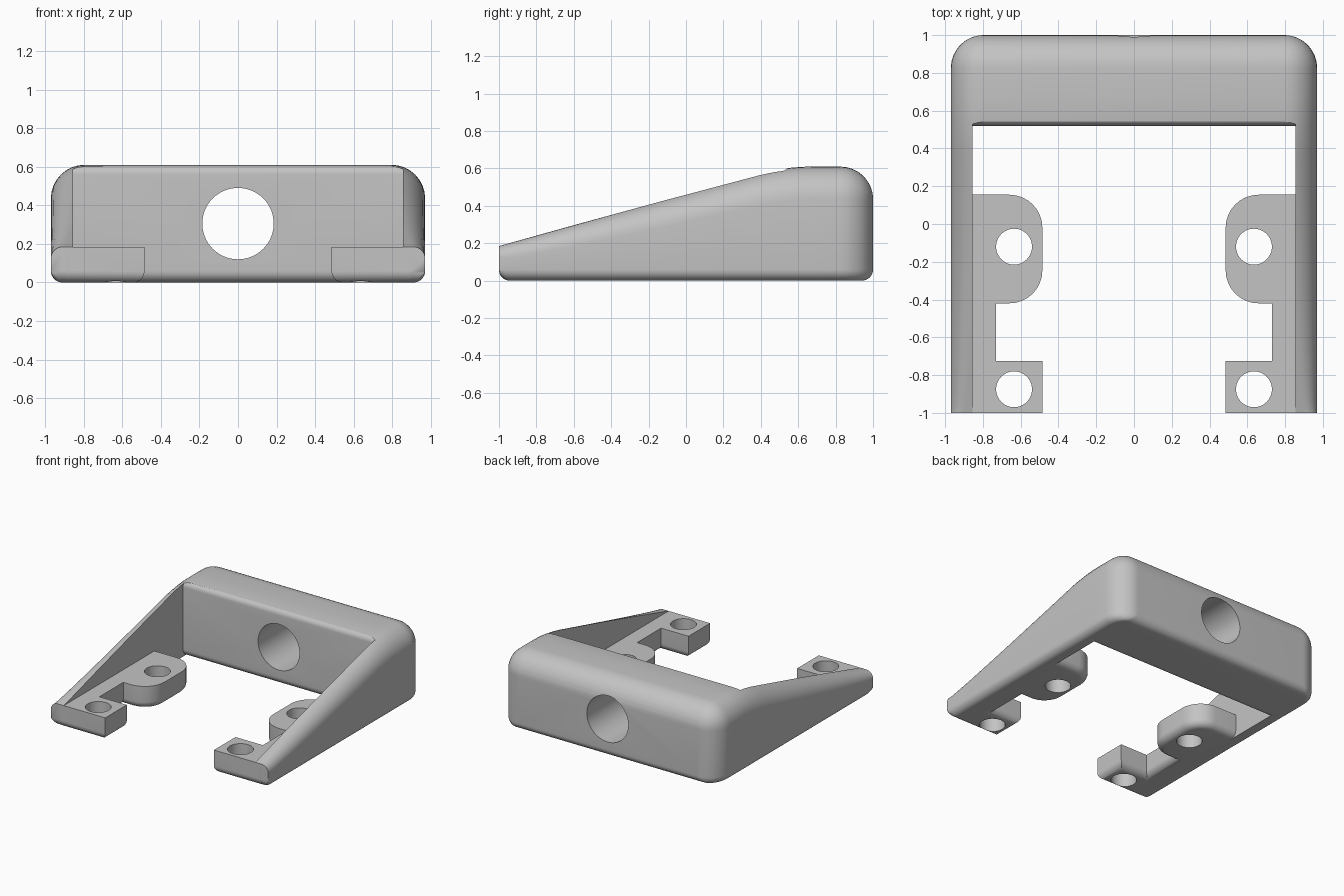
import bpy, bmesh, math

if "Cube" in bpy.data.objects:
    bpy.data.objects.remove(bpy.data.objects["Cube"])

W, RT, RB, N = 0.97, 0.175, 0.06, 8      # half width, top radius, bottom radius, arc steps
INNER, WALL_Y, FOOT_Z = 0.855, 0.52, 0.185

grey = bpy.data.materials.new("plain grey")
grey.diffuse_color = (0.55, 0.55, 0.55, 1)
grey.use_nodes = True
grey.node_tree.nodes["Principled BSDF"].inputs["Base Color"].default_value = grey.diffuse_color


def make(name, bm, helper=False):
    bmesh.ops.remove_doubles(bm, verts=bm.verts, dist=1e-5)
    bmesh.ops.recalc_face_normals(bm, faces=bm.faces)
    me = bpy.data.meshes.new(name)
    bm.to_mesh(me)
    bm.free()
    ob = bpy.data.objects.new(name, me)
    bpy.context.collection.objects.link(ob)
    me.materials.append(grey)
    ob.hide_render = helper
    return ob


def prism(points, offset):
    """Extrude a closed outline along an offset vector."""
    bm = bmesh.new()
    f = bm.faces.new([bm.verts.new(p) for p in points])
    r = bmesh.ops.extrude_face_region(bm, geom=[f])
    bmesh.ops.translate(bm, vec=offset,
                        verts=[v for v in r["geom"] if isinstance(v, bmesh.types.BMVert)])
    bmesh.ops.recalc_face_normals(bm, faces=bm.faces)
    return bm


def arc(cx, cy, r, a0, a1, n=N):
    return [(cx + r * math.cos(math.radians(a0 + (a1 - a0) * i / n)),
             cy + r * math.sin(math.radians(a0 + (a1 - a0) * i / n))) for i in range(n + 1)]


def boolean(ob, tool, op):
    m = ob.modifiers.new(op.lower(), 'BOOLEAN')
    m.operation, m.object, m.solver = op, tool, 'EXACT'
    bpy.context.view_layer.objects.active = ob
    bpy.ops.object.modifier_apply(modifier=m.name)
    bpy.data.objects.remove(tool, do_unlink=True)


def height(y):
    """Sloping arm that eases into the flat top."""
    y0, y1, slope = 0.36, 0.68, 0.279
    if y >= y1:
        return 0.61
    line = FOOT_Z + slope * (y + 1)
    if y <= y0:
        return line
    t = (y - y0) / (y1 - y0)
    h0 = FOOT_Z + slope * (y0 + 1)
    return (1 - t) ** 2 * h0 + (1 - (1 - t) ** 2) * 0.61


def inset(d, r):
    """Inward step of a round of radius r, at depth d into the round."""
    return r - math.sqrt(max(r * r - d * d, 0)) if d > 0 else 0


def section(y):
    back = inset(y - (1 - RT), RT)
    low = max(inset(y - (1 - RB), RB), inset(-1 + RB - y, RB))
    t = min((y + 1) / 1.5, 1)
    rt = 0.06 + (RT - 0.06) * t ** 0.6 - back
    rb = RB - low
    w, h = W - back, height(y) - back
    half = arc(w - rb, low + rb, rb, -90, 0) + arc(w - rt, h - rt, rt, 0, 90)
    return [(x, y, z) for x, z in half] + [(-x, y, z) for x, z in reversed(half)]


# housing: rounded body lofted from front to back
steps = [i * math.pi / 2 / N for i in range(N + 1)]
ys = [-1 + RB * (1 - math.cos(a)) for a in reversed(steps)]
ys = sorted(set([round(y, 5) for y in
                 [-1 + RB * (1 - math.sin(a)) for a in steps]
                 + [-0.9 + 0.126 * i for i in range(11)]
                 + [0.40 + 0.04 * i for i in range(8)]
                 + [1 - RT + RT * math.sin(a) for a in steps]
                 + [1 - RB + RB * math.sin(a) for a in steps[:-1]]]))
bm = bmesh.new()
rings = [[bm.verts.new(p) for p in section(y)] for y in ys]
for a, b in zip(rings, rings[1:]):
    for i in range(len(a)):
        j = (i + 1) % len(a)
        bm.faces.new((a[i], a[j], b[j], b[i]))
bm.faces.new(rings[0])
bm.faces.new(rings[-1])
bmesh.ops.dissolve_degenerate(bm, dist=1e-5, edges=bm.edges)
body = make("housing", bm)

# opening between the arms, with rounded crossbar edges
prof = [(-1.2, -0.2), (WALL_Y + RB, -0.2)]
prof += arc(WALL_Y + RB, RB, RB, 270, 180)
prof += arc(WALL_Y + 0.05, 0.56, 0.05, 180, 90)
prof += [(WALL_Y + 0.05, 0.9), (-1.2, 0.9)]
boolean(body, make("opening_cutter", prism([(-INNER, y, z) for y, z in prof],
                                           (2 * INNER, 0, 0)), True), 'DIFFERENCE')

# round bore through the crossbar
bore = [(x, 0.3, z) for x, z in arc(0, 0.305, 0.185, 0, 360, 64)[:-1]]
boolean(body, make("bore_cutter", prism(bore, (0, 1, 0)), True), 'DIFFERENCE')

# mounting feet: one notched plate on each side
for s in (1, -1):
    out = [(0.89, -1), (0.485, -1), (0.485, -0.725), (0.73, -0.725), (0.73, -0.42)]
    out += arc(0.66, -0.245, 0.175, 270, 180)
    out += arc(0.66, -0.02, 0.175, 180, 90)
    out += [(0.89, 0.155)]
    bm = prism([(s * x, y, 0) for x, y in out], (0, 0, FOOT_Z))
    edges = [e for e in bm.edges if all(v.co.z < 1e-4 for v in e.verts)
             and not all(abs(v.co.x) > 0.88 for v in e.verts)]
    bmesh.ops.bevel(bm, geom=edges, offset=RB - 0.002, offset_type='OFFSET', segments=N,
                    profile=0.5, affect='EDGES', clamp_overlap=False)
    foot = make("foot", bm)
    boolean(body, foot, 'UNION')
    for y in (-0.12, -0.875):
        ring = [(px, py, -0.1) for px, py in arc(s * 0.635, y, 0.095, 0, 360, 48)[:-1]]
        boolean(body, make("screw_cutter", prism(ring, (0, 0, 0.4)), True), 'DIFFERENCE')

bpy.ops.object.select_all(action='DESELECT')
body.select_set(True)
bpy.context.view_layer.objects.active = body
bpy.ops.object.shade_smooth_by_angle(angle=math.radians(30))
